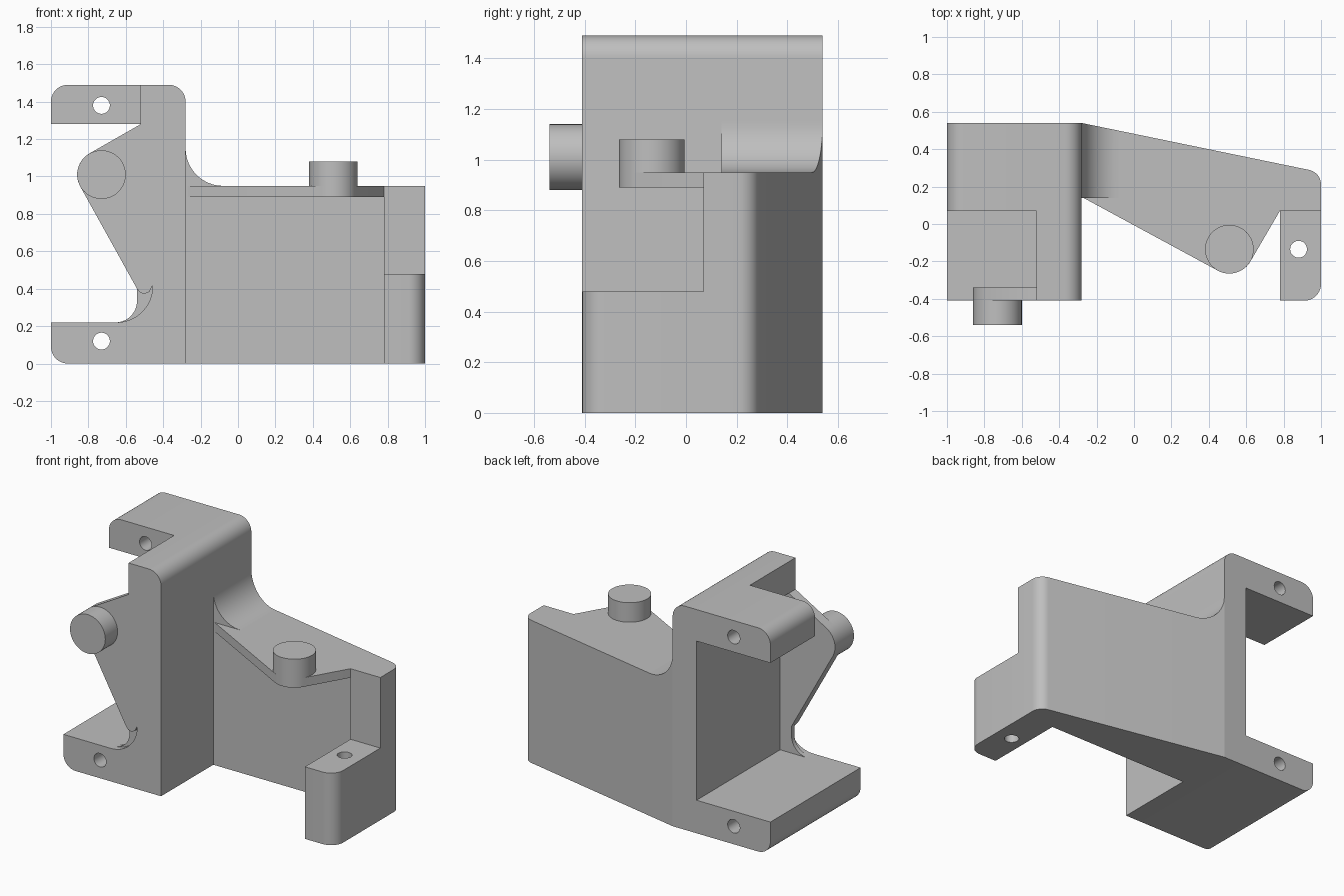
import bpy, bmesh, math
from mathutils import Vector

cube = bpy.data.objects.get("Cube")
if cube:
    bpy.data.objects.remove(cube, do_unlink=True)

grey = bpy.data.materials.new("plain grey")
grey.use_nodes = True
COLOUR = (0.52, 0.52, 0.52, 1)
grey.diffuse_color = COLOUR
grey.node_tree.nodes["Principled BSDF"].inputs["Base Color"].default_value = COLOUR


def arc(c, r, a0, a1, n=16):
    """Points along an arc, angles in radians."""
    steps = [a0 + (a1 - a0) * i / n for i in range(n + 1)]
    return [(c[0] + r * math.cos(a), c[1] + r * math.sin(a)) for a in steps]


def circle(c, r, n=48):
    return arc(c, r, 0, math.tau, n)[:-1]


def rounded(corners, n=10):
    """Outline whose corners may carry a radius as third value."""
    out = []
    for i, corner in enumerate(corners):
        p = Vector(corner[:2])
        if len(corner) == 2:
            out.append(tuple(p))
            continue
        r = corner[2]
        u = (Vector(corners[i - 1][:2]) - p).normalized()
        v = (Vector(corners[(i + 1) % len(corners)][:2]) - p).normalized()
        half = u.angle(v) / 2
        centre = p + (u + v).normalized() * r / math.sin(half)
        start = p + u * r / math.tan(half) - centre
        end = p + v * r / math.tan(half) - centre
        a0 = math.atan2(start.y, start.x)
        turn = math.atan2(end.y, end.x) - a0
        turn = (turn + math.pi) % math.tau - math.pi
        out += arc(centre, r, a0, a0 + turn, n)
    return out


def lobe(p, c, r, q):
    """Line from p, round a circle by its tangents, on to q."""
    def swing(t):
        dx, dy = t[0] - c[0], t[1] - c[1]
        return math.atan2(dy, dx), math.acos(r / math.hypot(dx, dy))
    a, da = swing(p)
    b, db = swing(q)
    return [p] + arc(c, r, a + da, a + da + (b - db - a - da) % math.tau) + [q]


def smooth(ob):
    bpy.ops.object.select_all(action="DESELECT")
    ob.select_set(True)
    bpy.context.view_layer.objects.active = ob
    bpy.ops.object.shade_smooth_by_angle(angle=math.radians(30))


def prism(name, outline, axis, lo, hi, trim=None):
    """Extrude an outline along y (drawn in xz) or z (drawn in xy)."""
    bm = bmesh.new()
    place = (lambda p: (p[0], lo, p[1])) if axis == "y" else (lambda p: (p[0], p[1], lo))
    face = bm.faces.new([bm.verts.new(place(p)) for p in outline])
    grown = bmesh.ops.extrude_face_region(bm, geom=[face])["geom"]
    shift = Vector((0, hi - lo, 0)) if axis == "y" else Vector((0, 0, hi - lo))
    bmesh.ops.translate(bm, vec=shift,
                        verts=[g for g in grown if isinstance(g, bmesh.types.BMVert)])
    if trim:
        bmesh.ops.bisect_plane(bm, geom=bm.verts[:] + bm.edges[:] + bm.faces[:],
                               plane_co=trim[0], plane_no=trim[1], clear_outer=True)
        bmesh.ops.holes_fill(bm, edges=[e for e in bm.edges if e.is_boundary])
    bmesh.ops.recalc_face_normals(bm, faces=bm.faces[:])
    mesh = bpy.data.meshes.new(name)
    bm.to_mesh(mesh)
    bm.free()
    mesh.materials.append(grey)
    ob = bpy.data.objects.new(name, mesh)
    bpy.context.collection.objects.link(ob)
    smooth(ob)
    return ob


def drill(ob, c, axis):
    """Cut a round screw hole right through a part."""
    cutter = prism("hole_cutter", circle(c, 0.045, 32), axis, -0.7, 0.7)
    mod = ob.modifiers.new("hole", "BOOLEAN")
    mod.object, mod.solver = cutter, "EXACT"
    bpy.context.view_layer.objects.active = ob
    bpy.ops.object.modifier_apply(modifier=mod.name)
    bpy.data.objects.remove(cutter, do_unlink=True)
    smooth(ob)


FRONT, BACK = -0.41, 0.54
WALL, OUT, LIP = -0.456, -0.28, -0.52     # upright wall, inner to outer
TOP, STEP = 1.49, 0.95

# upright wall with the bottom flange
frame = prism("upright_frame", rounded([
    (-1, 0, 0.09), (OUT, 0), (OUT, TOP, 0.09), (LIP, TOP), (LIP, 1.28),
    (WALL, 1.28), (WALL, 0.22), (-1, 0.22)]), "y", FRONT, BACK)
drill(frame, (-0.73, 0.12), "y")

# top flange, notched at the front
flange = prism("top_flange", rounded([
    (-1, 1.28), (LIP, 1.28), (LIP, TOP), (-1, TOP, 0.09)]), "y", 0.07, BACK)
drill(flange, (-0.73, 1.38), "y")

# front web carrying the front pin
pin_xz = (-0.73, 1.01)
prism("front_web", lobe((LIP, 1.28), pin_xz, 0.13, (-0.54, 0.4))
      + [(-0.522, 0.378), (-0.5, 0.372), (-0.475, 0.382), (WALL, 0.42), (WALL, 1.28)],
      "y", FRONT, -0.34)
prism("front_web_fillet", arc((-0.65, 0.414), 0.194, -math.pi / 2, 0)
      + [(WALL, 0.22)], "y", FRONT, -0.34)
prism("front_web_inner_fillet", [(WALL, 0.22), (WALL, 0.45), (-0.54, 0.4)]
      + arc((-0.655, 0.335), 0.115, 0, -math.pi / 2), "y", -0.37, -0.34)
prism("front_pin", circle(pin_xz, 0.13), "y", -0.54, FRONT)

# slanted wing wall
prism("wing_wall", rounded([
    (OUT, BACK), (OUT, 0.14), (0.78, 0.14), (0.78, 0.07), (1, 0.07),
    (1, 0.276, 0.08)]), "z", 0, STEP)

# foot reaching forward from the wing end
foot = prism("wing_foot", rounded([
    (0.78, FRONT), (1, FRONT, 0.09), (1, 0.07), (0.78, 0.07)]), "z", 0, 0.48)
drill(foot, (0.88, -0.135), "z")

# level web carrying the top pin
pin_xy = (0.51, -0.135)
prism("wing_web", lobe((OUT, 0.145), pin_xy, 0.13, (0.78, 0.07))
      + [(0.78, 0.15), (OUT, 0.15)], "z", 0.89, STEP)
prism("wing_pin", circle(pin_xy, 0.13), "z", STEP, 1.08)

# concave fillet between the upright wall and the wing, trimmed to the slant
prism("wing_fillet", [(OUT, STEP)]
      + arc((-0.08, 1.15), 0.2, -math.pi / 2, -math.pi), "y", 0.14, BACK + 0.01,
      trim=((OUT, BACK, 0), (0.264, 1.28, 0)))
